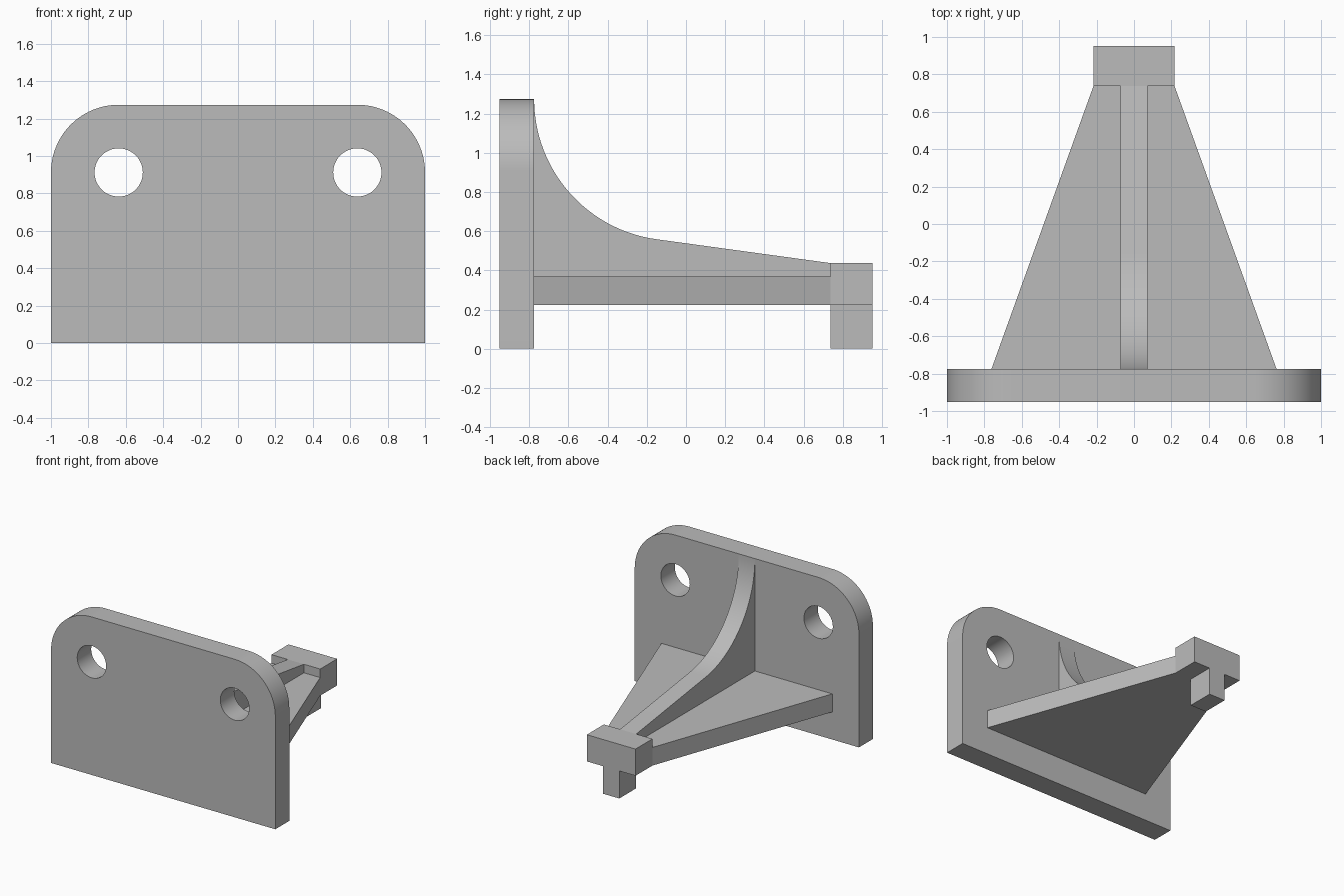
import bpy, bmesh, math
from mathutils import Vector

cube = bpy.data.objects.get("Cube")
if cube:
    bpy.data.objects.remove(cube, do_unlink=True)

grey = bpy.data.materials.new("plain grey")
grey.use_nodes = True
COLOUR = (0.5, 0.5, 0.5, 1)
grey.diffuse_color = COLOUR
grey.node_tree.nodes["Principled BSDF"].inputs["Base Color"].default_value = COLOUR

# Shared dimensions
FRONT, BACK = -0.953, 0.953
WALL, BLOCK = -0.775, 0.737        # rear of plate, front of end block
TOP, SHELF_TOP, SHELF_LOW, BLOCK_TOP = 1.274, 0.368, 0.222, 0.437
RIB, TIP, ROOT = 0.072, 0.217, 0.762   # half widths
HOLE_X, HOLE_Z, HOLE_R = 0.638, 0.912, 0.129


def arc(cx, cy, r, start, end, steps):
    angles = [math.radians(start + (end - start) * i / steps) for i in range(steps + 1)]
    return [(cx + r * math.cos(a), cy + r * math.sin(a)) for a in angles]


def prism(name, profile, place, depth):
    """Place a 2D profile in space and extrude it along depth."""
    bm = bmesh.new()
    face = bm.faces.new([bm.verts.new(place(*p)) for p in profile])
    side = bmesh.ops.extrude_face_region(bm, geom=[face])["geom"]
    moved = [g for g in side if isinstance(g, bmesh.types.BMVert)]
    bmesh.ops.translate(bm, verts=moved, vec=Vector(depth))
    bmesh.ops.recalc_face_normals(bm, faces=bm.faces)
    mesh = bpy.data.meshes.new(name)
    bm.to_mesh(mesh)
    bm.free()
    mesh.materials.append(grey)
    obj = bpy.data.objects.new(name, mesh)
    bpy.context.collection.objects.link(obj)
    return obj


def activate(obj):
    bpy.ops.object.select_all(action='DESELECT')
    obj.select_set(True)
    bpy.context.view_layer.objects.active = obj


def smooth(obj):
    activate(obj)
    bpy.ops.object.shade_smooth_by_angle(angle=math.radians(25))


def box(name, half_x, y0, y1, z0, z1):
    outline = [(-half_x, y0), (half_x, y0), (half_x, y1), (-half_x, y1)]
    return prism(name, outline, lambda x, y: (x, y, z0), (0, 0, z1 - z0))


# Upright plate with rounded upper corners
corner = TOP - HOLE_Z
outline = [(-1, 0), (1, 0)]
outline += arc(1 - corner, HOLE_Z, corner, 0, 90, 24)
outline += arc(corner - 1, HOLE_Z, corner, 90, 180, 24)
plate = prism("mounting_plate", outline, lambda x, z: (x, FRONT, z), (0, WALL - FRONT, 0))

# Two bolt holes through the plate
for side in (-1, 1):
    circle = arc(side * HOLE_X, HOLE_Z, HOLE_R, 0, 360, 48)[:-1]
    cutter = prism("hole_cutter", circle, lambda x, z: (x, FRONT - 0.1, z),
                   (0, WALL - FRONT + 0.2, 0))
    cutter.hide_render = True
    cut = plate.modifiers.new("bolt_hole", 'BOOLEAN')
    cut.operation = 'DIFFERENCE'
    cut.solver = 'EXACT'
    cut.object = cutter
    activate(plate)
    bpy.ops.object.modifier_apply(modifier=cut.name)
    bpy.data.objects.remove(cutter, do_unlink=True)
smooth(plate)

# Tapered shelf
prism("tapered_shelf", [(-ROOT, WALL), (ROOT, WALL), (TIP, BLOCK), (-TIP, BLOCK)],
      lambda x, y: (x, y, SHELF_LOW), (0, 0, SHELF_TOP - SHELF_LOW))

# Central rib: concave sweep that runs tangent into a gentle slope
sweep = 0.722
profile = [(WALL, SHELF_TOP)]
profile += arc(WALL + sweep, TOP, sweep, 180, 262.3, 32)
profile += [(BLOCK, BLOCK_TOP), (BLOCK, SHELF_TOP)]
smooth(prism("centre_rib", profile, lambda y, z: (-RIB, y, z), (2 * RIB, 0, 0)))

# End block and the foot beneath it
box("end_block", TIP, BLOCK, BACK, SHELF_LOW, BLOCK_TOP)
box("end_foot", RIB, BLOCK, BACK, 0, SHELF_LOW)
